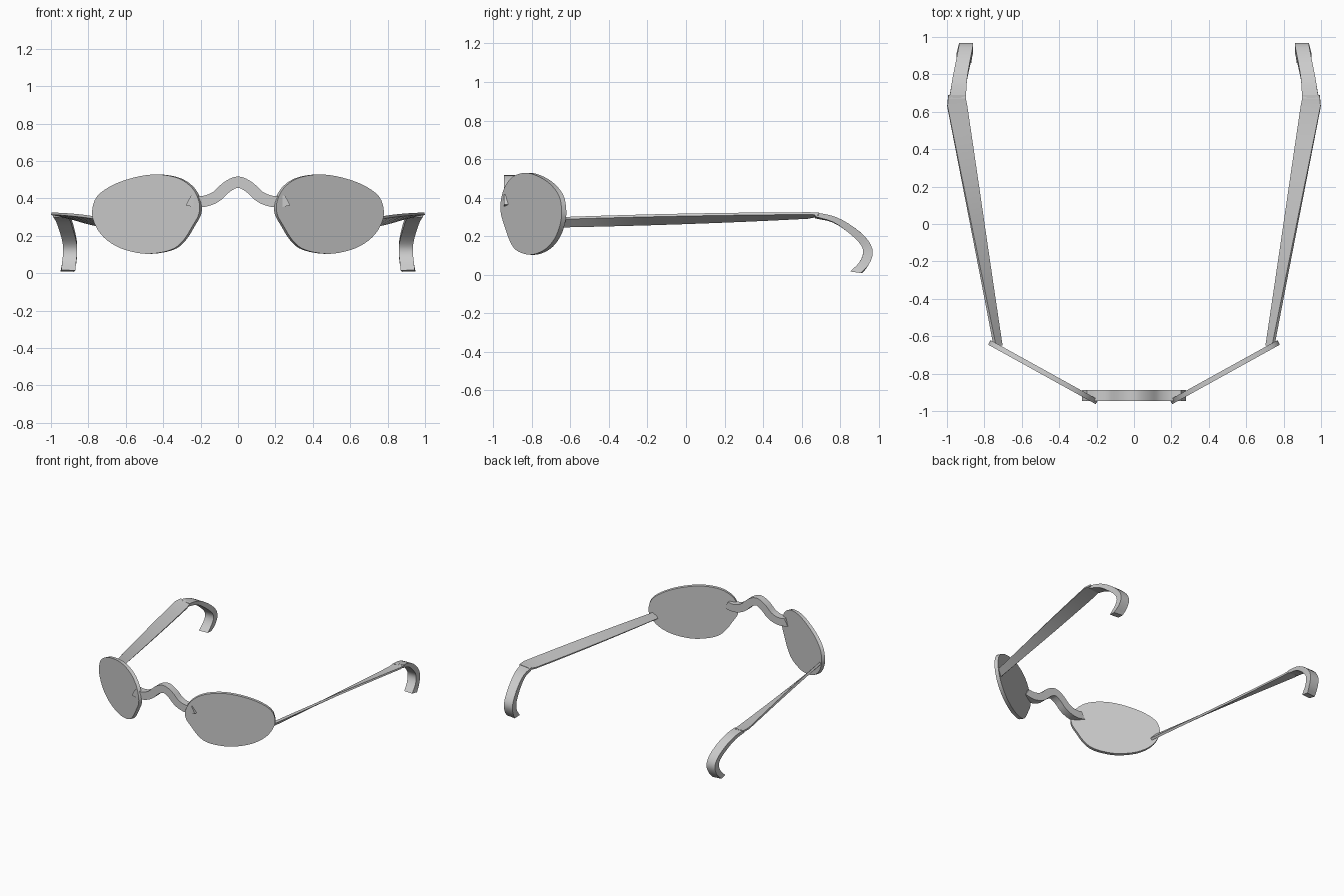
import bpy, bmesh
from math import sin, cos, radians
from mathutils import Vector

if "Cube" in bpy.data.objects:
    bpy.data.objects.remove(bpy.data.objects["Cube"])


def smooth_path(pts, n, closed=False):
    """Catmull-Rom samples through tuples of any length."""
    pts = [Vector(p) for p in pts]
    k = len(pts)

    def get(i):
        if closed:
            return pts[i % k]
        if i < 0:
            return 2 * pts[0] - pts[1]
        if i >= k:
            return 2 * pts[-1] - pts[-2]
        return pts[i]
    out = []
    for i in range(k if closed else k - 1):
        a, b, c, d = get(i - 1), get(i), get(i + 1), get(i + 2)
        for s in range(n):
            t = s / n
            out.append(0.5 * (2 * b + (c - a) * t + (2 * a - 5 * b + 4 * c - d) * t * t
                              + (3 * b - a - 3 * c + d) * t ** 3))
    if not closed:
        out.append(pts[-1])
    return out


def loft(name, rings, mirror=True):
    """Skin a list of closed rings, cap both ends, optionally mirror in x."""
    bm = bmesh.new()
    rows = [[bm.verts.new(p) for p in r] for r in rings]
    m = len(rows[0])
    for a, b in zip(rows, rows[1:]):
        for j in range(m):
            bm.faces.new((a[j], a[(j + 1) % m], b[(j + 1) % m], b[j]))
    bm.faces.new(rows[0])
    bm.faces.new(rows[-1])
    bmesh.ops.recalc_face_normals(bm, faces=bm.faces)
    me = bpy.data.meshes.new(name)
    bm.to_mesh(me)
    bm.free()
    ob = bpy.data.objects.new(name, me)
    bpy.context.collection.objects.link(ob)
    bpy.ops.object.select_all(action='DESELECT')
    ob.select_set(True)
    bpy.context.view_layer.objects.active = ob
    bpy.ops.object.shade_smooth_by_angle(angle=radians(35))
    if mirror:
        mod = ob.modifiers.new("Mirror", 'MIRROR')
        mod.use_mirror_merge = False
    return ob


def band(x, y, z, width, thick, roll, pitch):
    """Rectangular section; roll tips the outer edge up, pitch bends it downward."""
    r, p = radians(roll), radians(pitch)
    X, N = Vector((1, 0, 0)), Vector((0, sin(p), cos(p)))
    w = (X * cos(r) + N * sin(r)) * width / 2
    t = (N * cos(r) - X * sin(r)) * thick / 2
    c = Vector((x, y, z))
    return [c - w - t, c + w - t, c + w + t, c - w + t]


# Lenses: flat plates swept back about 29 degrees
outline = [(.78, .33), (.754, .41), (.668, .472), (.55, .513), (.433, .528), (.32, .508),
           (.245, .455), (.208, .38), (.21, .315), (.245, .25), (.285, .185), (.337, .135),
           (.417, .11), (.513, .105), (.63, .134), (.716, .19), (.765, .26)]
front = [Vector((p.x, -.963 + (p.x - .205) * .553, p.y)) for p in smooth_path(outline, 4, True)]
loft("lenses", [front, [p + Vector((-.013, .024, 0)) for p in front]])

# Nose bridge: wavy square bar running through both lenses
half = [(.265, .39), (.215, .382), (.165, .388), (.113, .412), (.058, .462)]
path = smooth_path([(-x, z) for x, z in half] + [(0, .487)] + half[::-1], 4)
rings = []
for i, p in enumerate(path):
    t = (path[min(i + 1, len(path) - 1)] - path[max(i - 1, 0)]).normalized()
    if i in (0, len(path) - 1):
        t = Vector((.88, .47 if i else -.47))
    n = Vector((-t.y, t.x)) * .03
    rings.append([Vector((p.x + s * n.x, y, p.y + s * n.y))
                  for s, y in ((-1, -.945), (1, -.945), (1, -.887), (-1, -.887))])
loft("nose_bridge", rings, mirror=False)

# Temple arms: straight ribbons that widen and twist flat toward the back
arm = [(.727, -.65, .272, .055, .018, 50, 0), (.945, .63, .307, .108, .012, 12, 0),
       (.948, .69, .312, .09, .014, 6, 5)]
a, b = Vector(arm[0]), Vector(arm[1])
loft("temple_arms", [band(*a.lerp(b, i / 8)) for i in range(9)] + [band(*arm[2])])

# Ear hooks: thicker bands curling down behind the ear
hook = [(.944, .67, .308, .088, .022, 6, 5), (.932, .77, .285, .078, .03, 2, 28),
        (.914, .86, .23, .075, .04, 0, 45), (.9, .925, .168, .075, .045, 0, 66),
        (.897, .944, .115, .075, .05, 0, 90), (.902, .925, .06, .075, .05, 0, 104),
        (.91, .884, .012, .075, .055, -6, 98)]
loft("ear_hooks", [band(*s) for s in smooth_path(hook, 3)])
